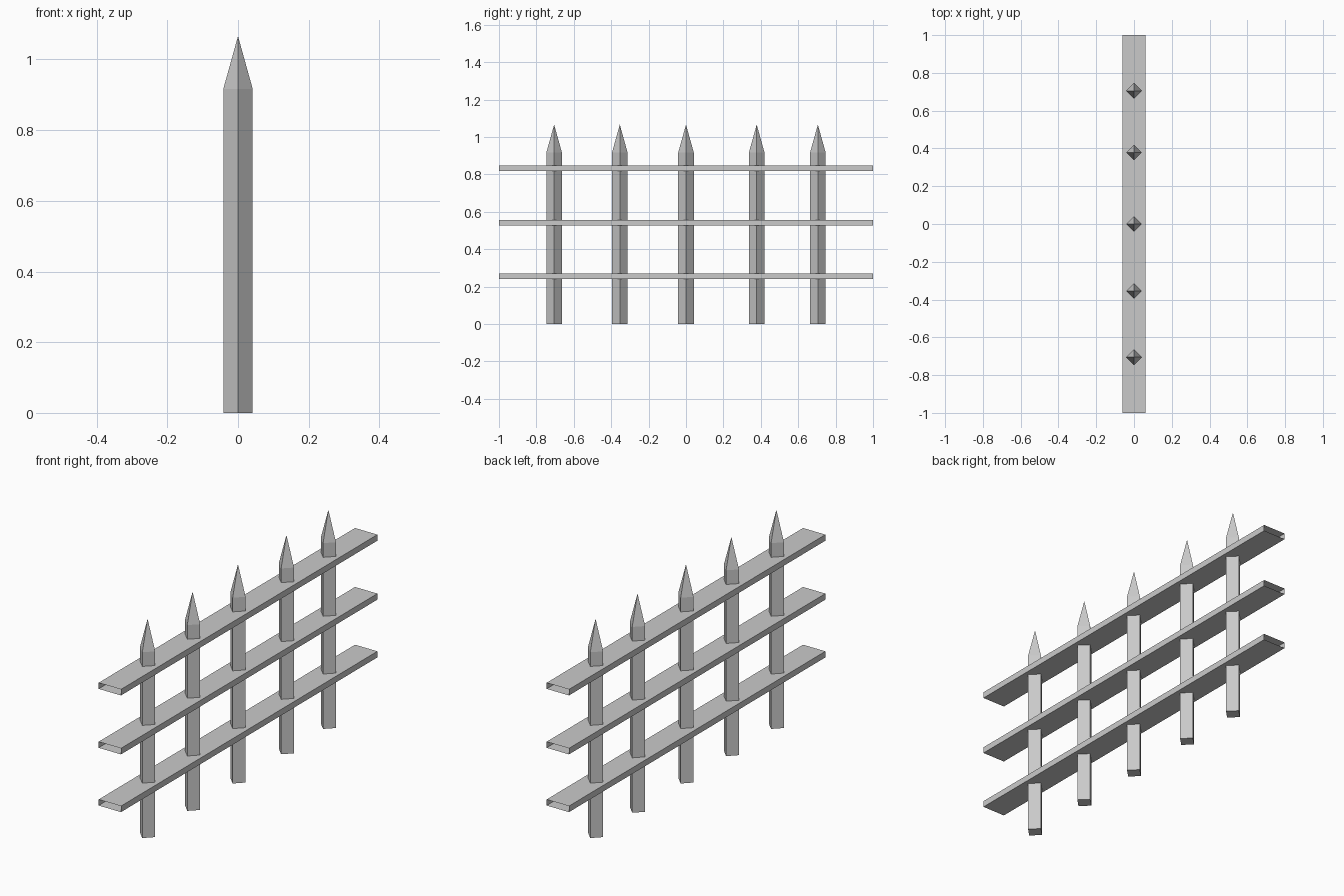
import bpy
import bmesh
from math import cos, sin, pi

cube = bpy.data.objects.get("Cube")
if cube:
    bpy.data.objects.remove(cube, do_unlink=True)

GREY = 0.59
metal = bpy.data.materials.new("plain grey")
metal.use_nodes = True
metal.diffuse_color = (GREY, GREY, GREY, 1)
metal.node_tree.nodes["Principled BSDF"].inputs["Base Color"].default_value = (GREY, GREY, GREY, 1)


def finish(bm, name):
    bmesh.ops.recalc_face_normals(bm, faces=bm.faces)
    mesh = bpy.data.meshes.new(name)
    bm.to_mesh(mesh)
    bm.free()
    mesh.materials.append(metal)
    obj = bpy.data.objects.new(name, mesh)
    bpy.context.collection.objects.link(obj)
    return obj


# Square post turned on its corner, with a pyramid point
def post(name, y, radius=0.0415, shoulder=0.917, tip=1.066):
    bm = bmesh.new()

    def ring(z):
        return [bm.verts.new((radius * cos(i * pi / 2), y + radius * sin(i * pi / 2), z))
                for i in range(4)]

    low, high = ring(0), ring(shoulder)
    apex = bm.verts.new((0, y, tip))
    bm.faces.new(low)
    for i in range(4):
        j = (i + 1) % 4
        bm.faces.new((low[i], low[j], high[j], high[i]))
        bm.faces.new((high[i], high[j], apex))
    return finish(bm, name)


# Flat rectangular tube, open at both ends
def rail(name, z, width=0.122, height=0.03, length=2):
    bm = bmesh.new()
    bmesh.ops.create_cube(bm, size=1)
    bmesh.ops.scale(bm, vec=(width, length, height), verts=bm.verts)
    bmesh.ops.translate(bm, vec=(0, 0, z), verts=bm.verts)
    bm.normal_update()
    ends = [f for f in bm.faces if abs(f.normal.y) > 0.9]
    bmesh.ops.delete(bm, geom=ends, context="FACES_ONLY")
    return finish(bm, name)


for n, y in enumerate((-0.705, -0.354, 0, 0.378, 0.705), 1):
    post(f"post_{n}", y)

for label, z in (("lower", 0.256), ("middle", 0.541), ("upper", 0.832)):
    rail(f"{label}_rail", z)
